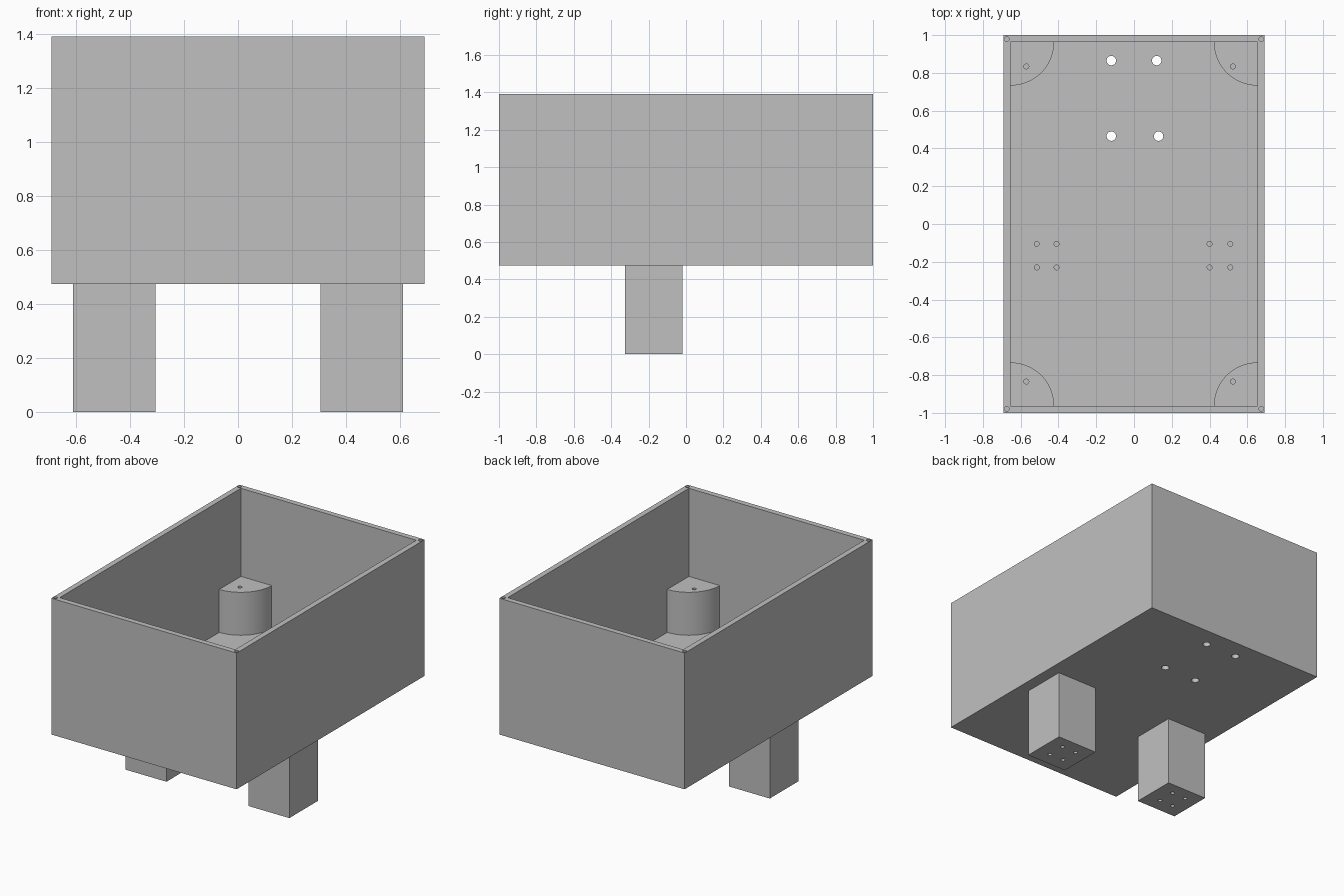
import bpy, bmesh, math
from mathutils import Matrix, Vector

cube = bpy.data.objects.get("Cube")
if cube:
    bpy.data.objects.remove(cube, do_unlink=True)

grey = bpy.data.materials.new("plain grey")
grey.use_nodes = True
COLOUR = (0.53, 0.53, 0.53, 1)
grey.diffuse_color = COLOUR
grey.node_tree.nodes["Principled BSDF"].inputs["Base Color"].default_value = COLOUR

# Main dimensions
HX, HY = 0.69, 1.0
WALL = 0.037
BASE, FLOOR, POST_TOP, RIM = 0.473, 0.508, 0.797, 1.39
IX, IY = HX - WALL, HY - WALL
POST_R = 0.23
SCREW_R, VENT_R = 0.013, 0.025


def make_object(name, bm):
    bmesh.ops.recalc_face_normals(bm, faces=bm.faces)
    mesh = bpy.data.meshes.new(name)
    bm.to_mesh(mesh)
    bm.free()
    mesh.materials.append(grey)
    obj = bpy.data.objects.new(name, mesh)
    bpy.context.collection.objects.link(obj)
    return obj


def add_box(bm, lo, hi):
    lo, hi = Vector(lo), Vector(hi)
    bmesh.ops.create_cube(bm, size=1, matrix=Matrix.Translation((lo + hi) / 2)
                          @ Matrix.Diagonal((*(hi - lo), 1)))


def add_hole(bm, x, y, z0, z1, r):
    bmesh.ops.create_cone(bm, cap_ends=True, segments=24, radius1=r, radius2=r,
                          depth=z1 - z0, matrix=Matrix.Translation((x, y, (z0 + z1) / 2)))


def cut(obj, bm):
    """Subtract the shapes in bm, bake the result and drop the cutter."""
    cutter = make_object("cutter", bm)
    cutter.hide_render = True
    mod = obj.modifiers.new("cut", 'BOOLEAN')
    mod.operation, mod.solver, mod.object = 'DIFFERENCE', 'EXACT', cutter
    graph = bpy.context.evaluated_depsgraph_get()
    baked = bpy.data.meshes.new_from_object(obj.evaluated_get(graph))
    obj.modifiers.clear()
    obj.data = baked
    bpy.data.objects.remove(cutter, do_unlink=True)


def smooth(obj):
    bpy.ops.object.select_all(action='DESELECT')
    obj.select_set(True)
    bpy.context.view_layer.objects.active = obj
    bpy.ops.object.shade_smooth_by_angle(angle=math.radians(30))


# Screw positions above each leg, four per leg
leg_screws = {-1: [(x, y) for x in (-0.515, -0.41) for y in (-0.23, -0.105)],
              1: [(x, y) for x in (0.40, 0.51) for y in (-0.23, -0.105)]}

# Open box
bm = bmesh.new()
add_box(bm, (-HX, -HY, BASE), (HX, HY, RIM))
box = make_object("open_box", bm)
bm = bmesh.new()
add_box(bm, (-IX, -IY, FLOOR), (IX, IY, RIM + 0.1))
cut(box, bm)

# Holes through the floor and into the rim corners
bm = bmesh.new()
for x, y in ((-0.12, 0.865), (0.12, 0.865), (-0.12, 0.465), (0.13, 0.465)):
    add_hole(bm, x, y, BASE - 0.05, FLOOR + 0.05, VENT_R)
for side in (-1, 1):
    for x, y in leg_screws[side]:
        add_hole(bm, x, y, BASE - 0.05, FLOOR + 0.05, SCREW_R)
    for end in (-1, 1):
        add_hole(bm, side * 0.674, end * 0.978, RIM - 0.1, RIM + 0.05, SCREW_R)
cut(box, bm)
smooth(box)

# Quarter-round posts in the inner corners, each with a screw hole
for sx, side in ((1, "left"), (-1, "right")):
    for sy, end in ((1, "back"), (-1, "front")):
        bm = bmesh.new()
        corner = Vector((sx * IX, sy * IY, FLOOR))
        ring = [bm.verts.new(corner)]
        for i in range(25):
            a = math.pi / 2 * i / 24
            ring.append(bm.verts.new(corner + Vector(
                (-sx * POST_R * math.cos(a), -sy * POST_R * math.sin(a), 0))))
        base = bm.faces.new(ring)
        top = bmesh.ops.extrude_face_region(bm, geom=[base])["geom"]
        bmesh.ops.translate(bm, vec=(0, 0, POST_TOP - FLOOR),
                            verts=[v for v in top if isinstance(v, bmesh.types.BMVert)])
        post = make_object(f"corner_post_{end}_{side}", bm)
        bm = bmesh.new()
        hole_x = 0.523 if sx > 0 else -0.57
        add_hole(bm, hole_x, sy * 0.834, POST_TOP - 0.15, POST_TOP + 0.05, SCREW_R)
        cut(post, bm)
        smooth(post)

# Square legs with blind screw holes at both ends
for sx, side in ((1, "left"), (-1, "right")):
    bm = bmesh.new()
    x0, x1 = sorted((sx * 0.305, sx * 0.61))
    add_box(bm, (x0, -0.325, 0), (x1, -0.02, BASE))
    leg = make_object(f"leg_{side}", bm)
    bm = bmesh.new()
    for x, y in leg_screws[sx]:
        add_hole(bm, x, y, -0.05, 0.1, SCREW_R)
        add_hole(bm, x, y, BASE - 0.1, BASE + 0.05, SCREW_R)
    cut(leg, bm)
    smooth(leg)
